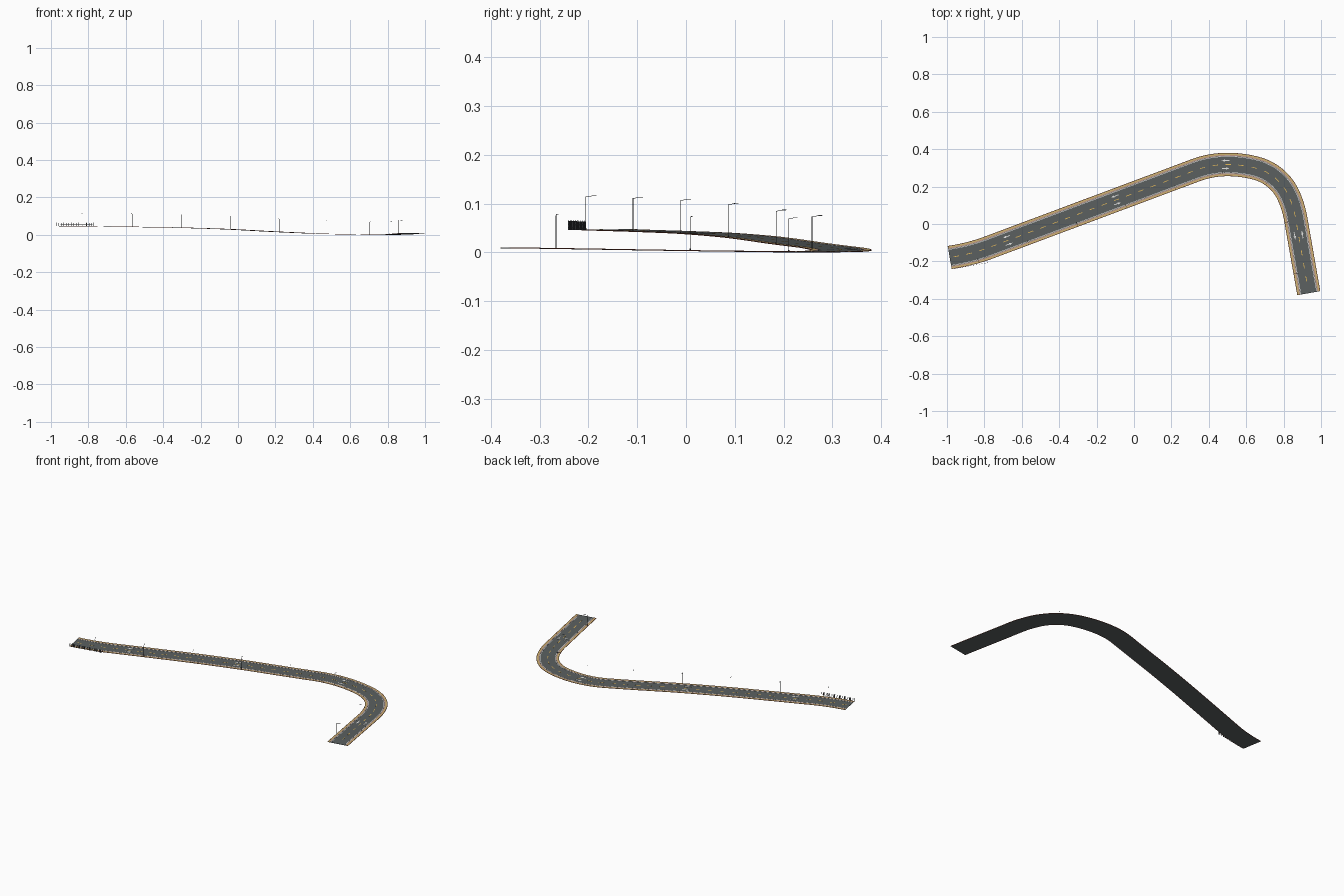
import bpy, bmesh, math
from mathutils import Vector

if "Cube" in bpy.data.objects:
    bpy.data.objects.remove(bpy.data.objects["Cube"])

def mat(name, rgb):
    m = bpy.data.materials.new(name)
    m.diffuse_color = (*rgb, 1)
    m.use_nodes = True
    m.node_tree.nodes["Principled BSDF"].inputs["Base Color"].default_value = m.diffuse_color
    return m

ASPHALT = mat("asphalt", (0.105, 0.118, 0.118))
BROWN = mat("brown_edging", (0.30, 0.085, 0.055))
PINK = mat("pink_paving", (0.52, 0.30, 0.23))
TAN = mat("yellow_paving", (0.62, 0.46, 0.16))
YELLOW = mat("yellow_marking", (0.80, 0.50, 0.10))
WHITE = mat("white_marking", (0.80, 0.80, 0.78))
KERB = mat("kerb_stone", (0.50, 0.50, 0.48))
METAL = mat("dark_metal", (0.05, 0.055, 0.06))
LAMP = mat("lamp_glass", (0.8, 0.8, 0.75))

# Road centreline: heading and height by distance along the road
LENGTH = 2.494
HEADING = [(0, 9.8), (0.03, 9.8), (0.22, 20.5), (1.395, 20.5), (1.57, 0), (1.727, -15),
           (1.956, -65), (2.087, -80), (LENGTH, -80)]
HEIGHT = [(0, .0485), (.14, .047), (.42, .044), (.70, .0402), (.98, .032), (1.26, .0175),
          (1.54, .0058), (1.82, .0013), (2.1, .0042), (2.38, .0088), (LENGTH, .0105)]

def lerp(table, s):
    for (a, u), (b, v) in zip(table, table[1:]):
        if s <= b:
            return u + (v - u) * (s - a) / (b - a)
    return table[-1][1]

STEPS = 2490
path, x, y = [], 0.0, 0.0
for i in range(STEPS + 1):
    s = LENGTH * i / STEPS
    h = math.radians(lerp(HEADING, s))
    z = sum(lerp(HEIGHT, min(max(s + d * .02, 0), LENGTH)) for d in range(-5, 6)) / 11
    path.append((x, y, z, h))
    x += math.cos(h) * LENGTH / STEPS
    y += math.sin(h) * LENGTH / STEPS
HALF = 0.0625
BOTTOM = -.0010
edge = [(px - o * math.sin(h), py + o * math.cos(h)) for px, py, _, h in path for o in (-HALF, HALF)]
CX = (min(e[0] for e in edge) + max(e[0] for e in edge)) / 2
CY = (min(e[1] for e in edge) + max(e[1] for e in edge)) / 2
CZ = min(p[2] for p in path) + BOTTOM

def at(s, off, up=0.0):
    """Point at distance s, offset to the left, height above the road."""
    px, py, z, h = path[min(max(round(s / LENGTH * STEPS), 0), STEPS)]
    return Vector((px - CX - off * math.sin(h), py - CY + off * math.cos(h), z - CZ + up))

def finish(bm, name, m):
    bmesh.ops.recalc_face_normals(bm, faces=bm.faces)
    me = bpy.data.meshes.new(name)
    bm.to_mesh(me)
    bm.free()
    me.materials.append(m)
    ob = bpy.data.objects.new(name, me)
    bpy.context.collection.objects.link(ob)

def sweep(bm, a, b, u0, u1, z0, z1, n):
    """Closed box-section strip following the road from a to b."""
    rings = []
    for i in range(n + 1):
        s = a + (b - a) * i / n
        rings.append([bm.verts.new(at(s, o, z)) for o, z in ((u0, z0), (u1, z0), (u1, z1), (u0, z1))])
    for p, q in zip(rings, rings[1:]):
        for k in range(4):
            bm.faces.new((p[k], p[(k + 1) % 4], q[(k + 1) % 4], q[k]))
    bm.faces.new(rings[0])
    bm.faces.new(rings[-1])

def strip(name, m, u0, u1, z0, z1, both=False):
    bm = bmesh.new()
    for side in ((1, -1) if both else (1,)):
        sweep(bm, 0, LENGTH, side * u0, side * u1, z0, z1, 125)
    finish(bm, name, m)

# Road slab, pavements and edge lines
strip("carriageway", ASPHALT, -.0595, .0595, BOTTOM, 0)
strip("kerbs", KERB, .0455, .0470, 0, .0008, True)
strip("inner_paving", PINK, .0470, .0520, 0, .0007, True)
strip("outer_paving", TAN, .0520, .0595, 0, .0007, True)
strip("outer_edging", BROWN, .0595, HALF, BOTTOM, .0008, True)
strip("edge_lines", WHITE, .0412, .0436, 0, .0003, True)

# Centre dashes
bm = bmesh.new()
s = 0.02
while s + .03 < LENGTH:
    sweep(bm, s, s + .03, -.0018, .0018, 0, .0003, 3)
    s += .07
finish(bm, "centre_dashes", YELLOW)

# Lane arrows, one for each direction at four places
ARROW = [(-.021, -.0020), (.002, -.0020), (.002, -.0065), (.021, 0),
         (.002, .0065), (.002, .0020), (-.021, .0020)]
bm = bmesh.new()
for i in range(4):
    for d in (1, -1):
        mid = .325 + .618 * i
        low = [bm.verts.new(at(mid + d * a, -d * (.021 - w), 0)) for a, w in ARROW]
        top = [bm.verts.new(at(mid + d * a, -d * (.021 - w), .0005)) for a, w in ARROW]
        bm.faces.new(top)
        for k in range(7):
            j = (k + 1) % 7
            bm.faces.new((low[k], low[j], top[j], top[k]))
finish(bm, "lane_arrows", WHITE)

def rod(bm, p, q, r, sides=6):
    axis = (q - p).normalized()
    u = axis.orthogonal().normalized()
    v = axis.cross(u)
    rings = [[bm.verts.new(c + r * (u * math.cos(t) + v * math.sin(t)))
              for t in (2 * math.pi * k / sides for k in range(sides))] for c in (p, q)]
    for k in range(sides):
        j = (k + 1) % sides
        bm.faces.new((rings[0][k], rings[0][j], rings[1][j], rings[1][k]))
    bm.faces.new(rings[0])
    bm.faces.new(rings[1])

# Street lamps along the right-hand pavement
poles, heads = bmesh.new(), bmesh.new()
for i in range(9):
    s = .143 + .2795 * i
    rod(poles, at(s, -.059), at(s, -.059, .004), .0012)
    rod(poles, at(s, -.059), at(s, -.059, .068), .0007)
    rod(poles, at(s, -.059, .0675), at(s, -.043, .0700), .0005)
    sweep(poles, s - .0014, s + .0014, -.046, -.037, .0698, .0708, 1)
    sweep(heads, s - .0011, s + .0011, -.045, -.038, .0694, .0698, 1)
finish(poles, "lamp_posts", METAL)
finish(heads, "lamp_lights", LAMP)

# Straight railing beside the start of the right-hand pavement
bm = bmesh.new()
START, ALONG, BARS = at(.003, -.0635), Vector((.2, .036, -.001)), 60
UP = Vector((0, 0, 1))
for z in (.003, .010, .0165):
    rod(bm, START + UP * z, START + ALONG + UP * z, .0006, 4)
for i in range(BARS + 1):
    p = START + ALONG * i / BARS
    post = i % 6 == 0
    rod(bm, p - UP * .001, p + UP * (.019 if post else .0165), .0008 if post else .0004, 4)
finish(bm, "railing", METAL)
